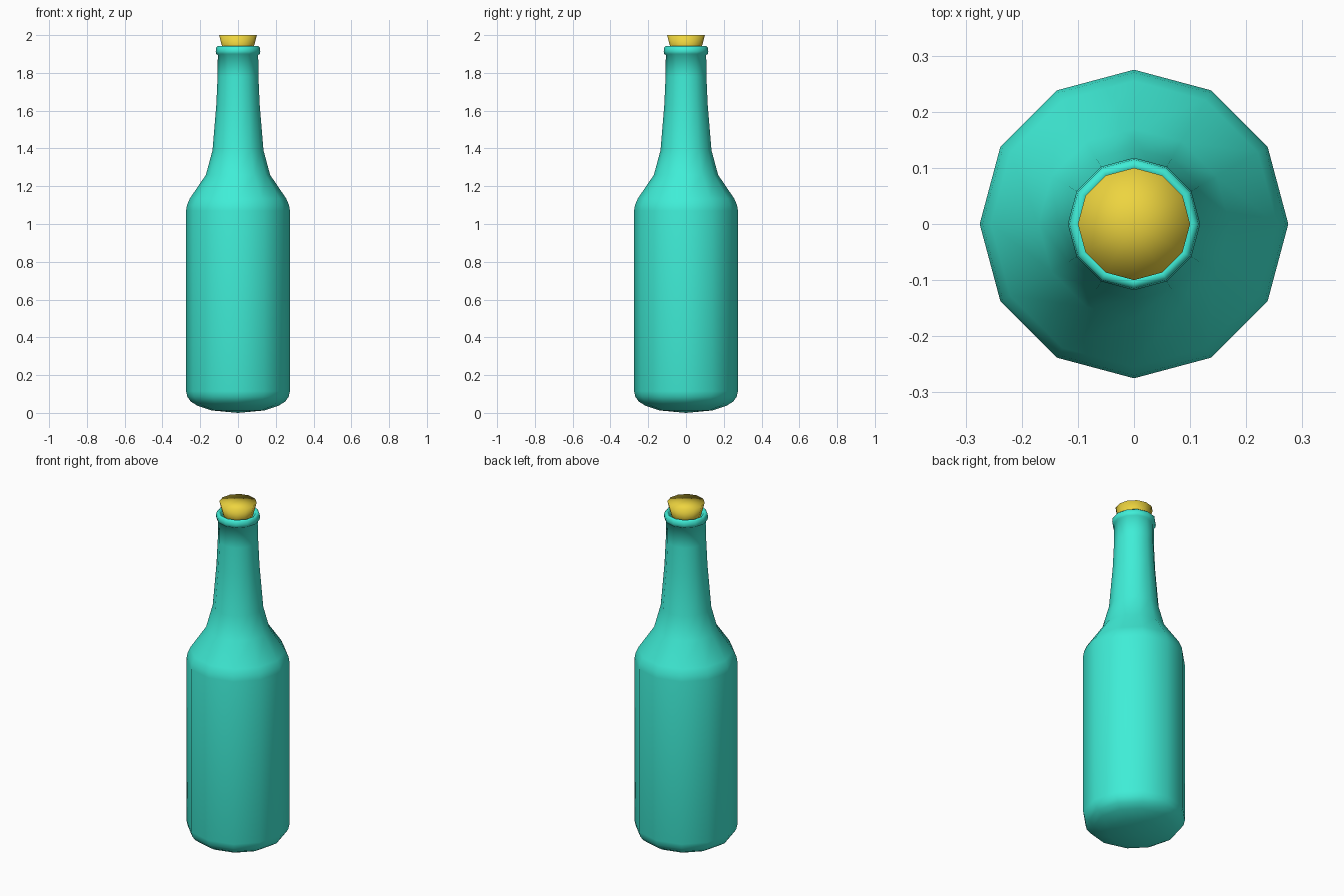
import bpy, bmesh
from math import cos, sin, tau

if "Cube" in bpy.data.objects:
    bpy.data.objects.remove(bpy.data.objects["Cube"])

SIDES = 12


def lathe(name, profile, color):
    """Spin a (radius, z) profile around z; radius 0 makes a pole."""
    bm = bmesh.new()
    rings = []
    for r, z in profile:
        n = SIDES if r > 0 else 1
        rings.append([bm.verts.new((r * cos(tau * i / SIDES), r * sin(tau * i / SIDES), z))
                      for i in range(n)])
    for a, b in zip(rings, rings[1:]):
        for i in range(SIDES):
            j = (i + 1) % SIDES
            corners = [a[i % len(a)], a[j % len(a)], b[j % len(b)], b[i % len(b)]]
            bm.faces.new(list(dict.fromkeys(corners)))
    bmesh.ops.recalc_face_normals(bm, faces=bm.faces)
    mesh = bpy.data.meshes.new(name)
    bm.to_mesh(mesh)
    bm.free()
    mesh.shade_smooth()
    mat = bpy.data.materials.new(name + "_color")
    mat.diffuse_color = (*color, 1)
    mat.use_nodes = True
    mat.node_tree.nodes["Principled BSDF"].inputs["Base Color"].default_value = mat.diffuse_color
    mesh.materials.append(mat)
    obj = bpy.data.objects.new(name, mesh)
    bpy.context.collection.objects.link(obj)
    return obj


# Glass: domed base, straight body, shoulder, neck, rolled lip, short inner throat
lathe("bottle", [
    (0, 0), (0.14, 0.013), (0.215, 0.038), (0.25, 0.06), (0.268, 0.085), (0.275, 0.115),
    (0.275, 1.07), (0.27, 1.10), (0.255, 1.135), (0.17, 1.26), (0.135, 1.39),
    (0.115, 1.63), (0.108, 1.78), (0.107, 1.895), (0.115, 1.90), (0.118, 1.915),
    (0.115, 1.935), (0.106, 1.942), (0.096, 1.937), (0.086, 1.92), (0.075, 1.88), (0, 1.87),
], (0.05, 0.85, 0.68))

# Tapered cork plugging the neck
lathe("cork", [(0, 1.885), (0.07, 1.885), (0.1, 2.0), (0, 2.0)], (0.85, 0.66, 0.05))
